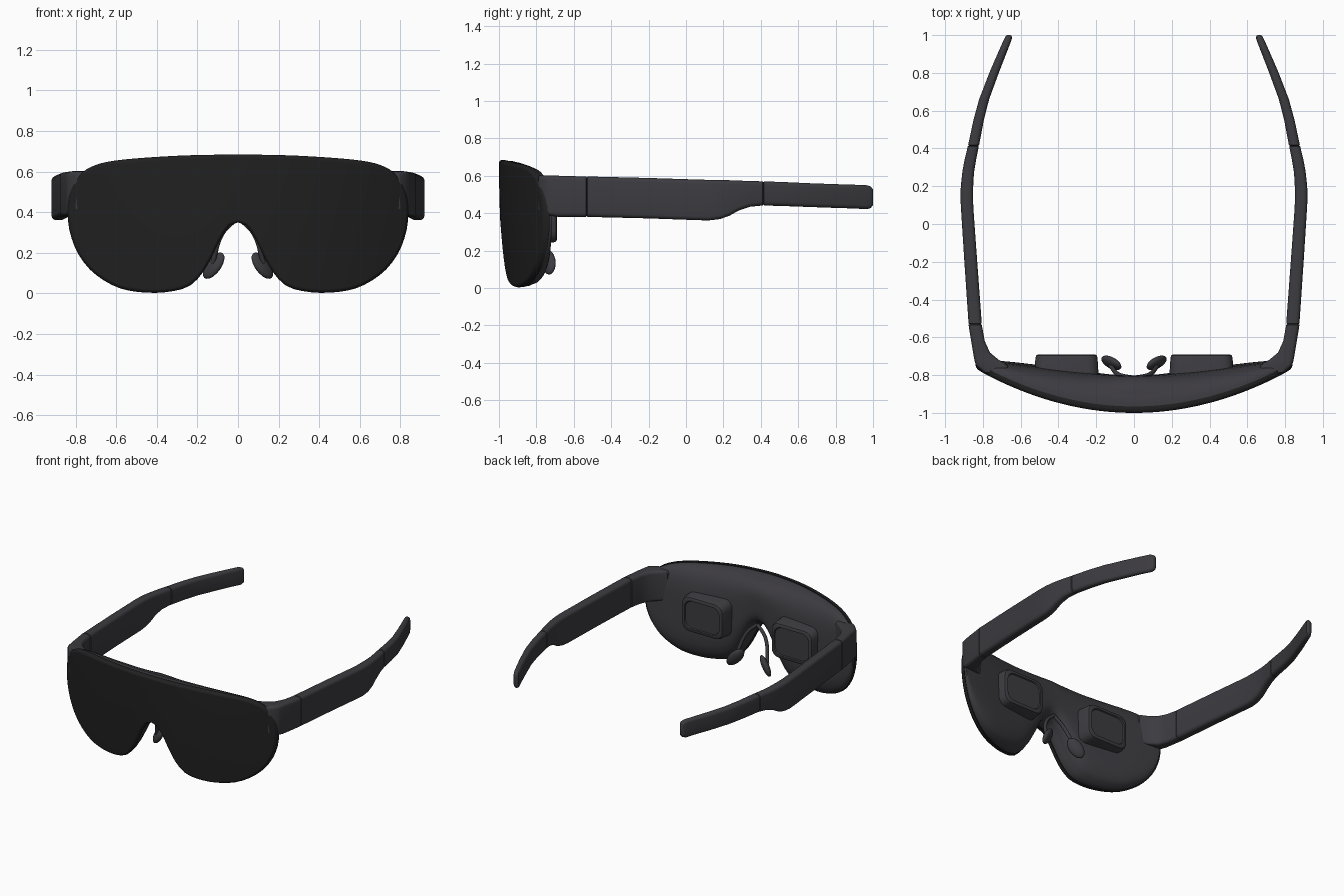
import bpy, bmesh, math
from mathutils import Vector, Matrix

cube = bpy.data.objects.get("Cube")
if cube:
    bpy.data.objects.remove(cube, do_unlink=True)


def material(name, rgb):
    m = bpy.data.materials.new(name)
    m.use_nodes = True
    m.diffuse_color = (*rgb, 1)
    bsdf = m.node_tree.nodes["Principled BSDF"]
    bsdf.inputs["Base Color"].default_value = (*rgb, 1)
    bsdf.inputs["Roughness"].default_value = 0.6
    return m


GREY = material("charcoal plastic", (0.045, 0.043, 0.05))
BLACK = material("black lens", (0.015, 0.015, 0.015))


def finish(name, bm, mat, angle=35):
    bmesh.ops.remove_doubles(bm, verts=bm.verts, dist=0.0005)
    bmesh.ops.recalc_face_normals(bm, faces=bm.faces)
    me = bpy.data.meshes.new(name)
    bm.to_mesh(me)
    bm.free()
    me.materials.append(mat)
    ob = bpy.data.objects.new(name, me)
    bpy.context.collection.objects.link(ob)
    bpy.ops.object.select_all(action='DESELECT')
    ob.select_set(True)
    bpy.context.view_layer.objects.active = ob
    bpy.ops.object.shade_smooth_by_angle(angle=math.radians(angle))
    return ob


def resample(points, n):
    """Smooth curve through the points, n equal steps along its length."""
    p = [Vector(q) for q in points]
    p = [2 * p[0] - p[1]] + p + [2 * p[-1] - p[-2]]
    fine = []
    for a, b, c, d in zip(p, p[1:], p[2:], p[3:]):
        for k in range(20):
            t = k / 20
            fine.append(0.5 * (2 * b + (c - a) * t + (2 * a - 5 * b + 4 * c - d) * t * t
                               + (3 * b - a - 3 * c + d) * t ** 3))
    fine.append(p[-2])
    length = [0]
    for a, b in zip(fine, fine[1:]):
        length.append(length[-1] + (b - a).length)
    out, j = [], 0
    for i in range(n + 1):
        s = length[-1] * i / n
        while j < len(fine) - 2 and length[j + 1] < s:
            j += 1
        out.append(fine[j].lerp(fine[j + 1], (s - length[j]) / (length[j + 1] - length[j])))
    return out


# Visor outline: brow and lower edge with nose notch, mirrored
HALF, ROWS = 28, 14
brow = resample([(0, .685), (.3, .678), (.6, .655), (.73, .62), (.8, .56),
                 (.835, .47), (.84, .4)], HALF)
lower = resample([(0, .35), (.035, .34), (.08, .28), (.15, .14), (.21, .06), (.28, .02),
                  (.42, .003), (.58, .025), (.71, .1), (.79, .2), (.83, .31), (.84, .4)], HALF)


def both_sides(half):
    return [Vector((-p.x, p.y)) for p in half[:0:-1]] + half


TOP, LOW = both_sides(brow), both_sides(lower)
COLS = len(TOP)
LOOP = TOP + LOW[-2:0:-1]


def outline(inset):
    out = []
    for i, p in enumerate(LOOP):
        t = (LOOP[(i + 1) % len(LOOP)] - LOOP[i - 1]).normalized()
        out.append(p + Vector((t.y, -t.x)) * inset)
    return out


def front_y(x, z):
    return -1 + .33 * x * x + .03 * (1 - z / .685) ** 2


def side_fade(x, power):
    return 1 - min(1, abs(x) / .84) ** power


def ring(bm, inset, depth):
    return [bm.verts.new((p.x, front_y(p.x, p.y) + depth(p.x), p.y)) for p in outline(inset)]


def bridge(bm, a, b):
    n = len(a)
    for i in range(n):
        j = (i + 1) % n
        bm.faces.new((a[i], a[j], b[j], b[i]))


def surface(bm, inset, depth):
    """Curved sheet filling the outline; depth depends on x and row position."""
    loop = outline(inset)
    top, low = loop[:COLS], [loop[0]] + loop[:COLS - 1:-1] + [loop[COLS - 1]]
    grid = []
    for a, b in zip(top, low):
        col = []
        for r in range(ROWS + 1):
            v = .5 - .5 * math.cos(math.pi * r / ROWS)
            p = a.lerp(b, v)
            col.append(bm.verts.new((p.x, front_y(p.x, p.y) + depth(p.x, v), p.y)))
        grid.append(col)
    for c, d in zip(grid, grid[1:]):
        for r in range(ROWS):
            bm.faces.new((c[r], c[r + 1], d[r + 1], d[r]))
    bmesh.ops.remove_doubles(bm, verts=grid[0] + grid[-1], dist=0.0005)


# Black wrap-around lens
bm = bmesh.new()
surface(bm, .012, lambda x, v: 0)
rings = [ring(bm, d, lambda x, y=y: y) for d, y in ((.012, 0), (.003, .008), (0, .02), (.001, .034), (.012, .034))]
for a, b in zip(rings, rings[1:]):
    bridge(bm, a, b)
finish("lens", bm, BLACK, 50)


# Frame shell with domed back
def rim(x):
    return .085 * (1 - .5 * (1 - side_fade(x, 2)))


bm = bmesh.new()
rings = [ring(bm, .008, lambda x: .02), ring(bm, .006, lambda x: rim(x) - .012),
         ring(bm, .012, rim)]
for a, b in zip(rings, rings[1:]):
    bridge(bm, a, b)
surface(bm, .012, lambda x, v: rim(x) + .11 * side_fade(x, 3) * max(0, 1 - (2 * v - 1) ** 4) ** .6)
finish("frame_shell", bm, GREY, 50)


def loft(name, sections, radius, side, angle=35):
    """Rounded-box sections (y, outer x, inner x, top z, bottom z) joined along y."""
    bm = bmesh.new()
    loops = []
    for y, xo, xi, zt, zb in sections:
        r = min(radius, (xo - xi) * .49, (zt - zb) * .49)
        loop = []
        for q, (cx, cz) in enumerate(((xo - r, zt - r), (xi + r, zt - r),
                                      (xi + r, zb + r), (xo - r, zb + r))):
            for k in range(5):
                a = math.pi / 2 * (q + k / 4)
                loop.append(bm.verts.new((side * (cx + r * math.cos(a)), y, cz + r * math.sin(a))))
        loops.append(loop)
    for a, b in zip(loops, loops[1:]):
        bridge(bm, a, b)
    bm.faces.new(loops[0])
    bm.faces.new(loops[-1])
    return finish(name, bm, GREY, angle)


def shrunk(section, y, d):
    _, xo, xi, zt, zb = section
    return (y, xo - d, xi + d, zt - d, zb + d)


def piece(name, sections, side):
    """Arm piece with softened ends, so that neighbours meet in a fine seam."""
    a, b = sections[0], sections[-1]
    loft(name, [shrunk(a, a[0] - .004, .006)] + sections + [shrunk(b, b[0] + .004, .006)],
         .022, side)


hinge = [(-.785, .80, .66, .60, .40), (-.745, .838, .67, .602, .39), (-.72, .845, .715, .6, .385),
         (-.68, .852, .763, .6, .38), (-.62, .862, .79, .598, .38), (-.534, .876, .806, .596, .38)]
temple = [(-.526, .876, .806, .596, .38), (-.2, .898, .83, .588, .372), (.05, .914, .848, .58, .363),
          (.12, .918, .852, .578, .361), (.18, .918, .852, .577, .368), (.23, .914, .85, .576, .385),
          (.28, .908, .846, .574, .413), (.34, .897, .836, .572, .434), (.41, .88, .822, .57, .441)]
tip = [(.418, .878, .82, .57, .441), (.55, .85, .795, .565, .437), (.66, .82, .767, .56, .433),
       (.8, .766, .716, .555, .428), (.9, .723, .677, .552, .425), (.97, .692, .65, .549, .421),
       (.988, .683, .645, .542, .428), (.996, .678, .648, .532, .438)]

# Eyepiece blocks with recessed panel
block = (-.84, .53, .185, .505, .235)
eyepiece = [block, shrunk(block, -.71, .008), shrunk(block, -.695, .013),
            shrunk(block, -.69, .022), shrunk(block, -.69, .034), shrunk(block, -.698, .038)]

for side, label in ((1, "left"), (-1, "right")):
    piece(label + "_hinge", hinge, side)
    piece(label + "_temple", temple, side)
    piece(label + "_arm_tip", tip, side)
    loft(label + "_eyepiece", eyepiece, .055, side)

    # Nose pad: tilted flattened oval
    along = Vector((side * .1, .03, -.13)).normalized()
    face = Vector((-side * .6, .65, -.3))
    face = (face - along * face.dot(along)).normalized()
    across = face.cross(along)
    rot = Matrix((along, across, face)).transposed().to_4x4()
    bm = bmesh.new()
    bmesh.ops.create_uvsphere(bm, u_segments=20, v_segments=12, radius=1)
    bmesh.ops.transform(bm, verts=bm.verts, matrix=Matrix.Translation((side * .12, -.735, .137))
                        @ rot @ Matrix.Diagonal((.077, .046, .024, 1)))
    finish(label + "_nose_pad", bm, GREY, 60)

    # Bracket holding the pad to the bridge
    cu = bpy.data.curves.new(label + "_pad_bracket", 'CURVE')
    cu.dimensions = '3D'
    cu.bevel_depth = .012
    cu.use_fill_caps = True
    sp = cu.splines.new('BEZIER')
    sp.bezier_points.add(2)
    for bp, co in zip(sp.bezier_points, ((0, -.815, .375), (.075, -.8, .3), (.125, -.75, .15))):
        bp.co = (side * co[0], co[1], co[2])
        bp.handle_left_type = bp.handle_right_type = 'AUTO'
    cu.materials.append(GREY)
    bpy.context.collection.objects.link(bpy.data.objects.new(label + "_pad_bracket", cu))
